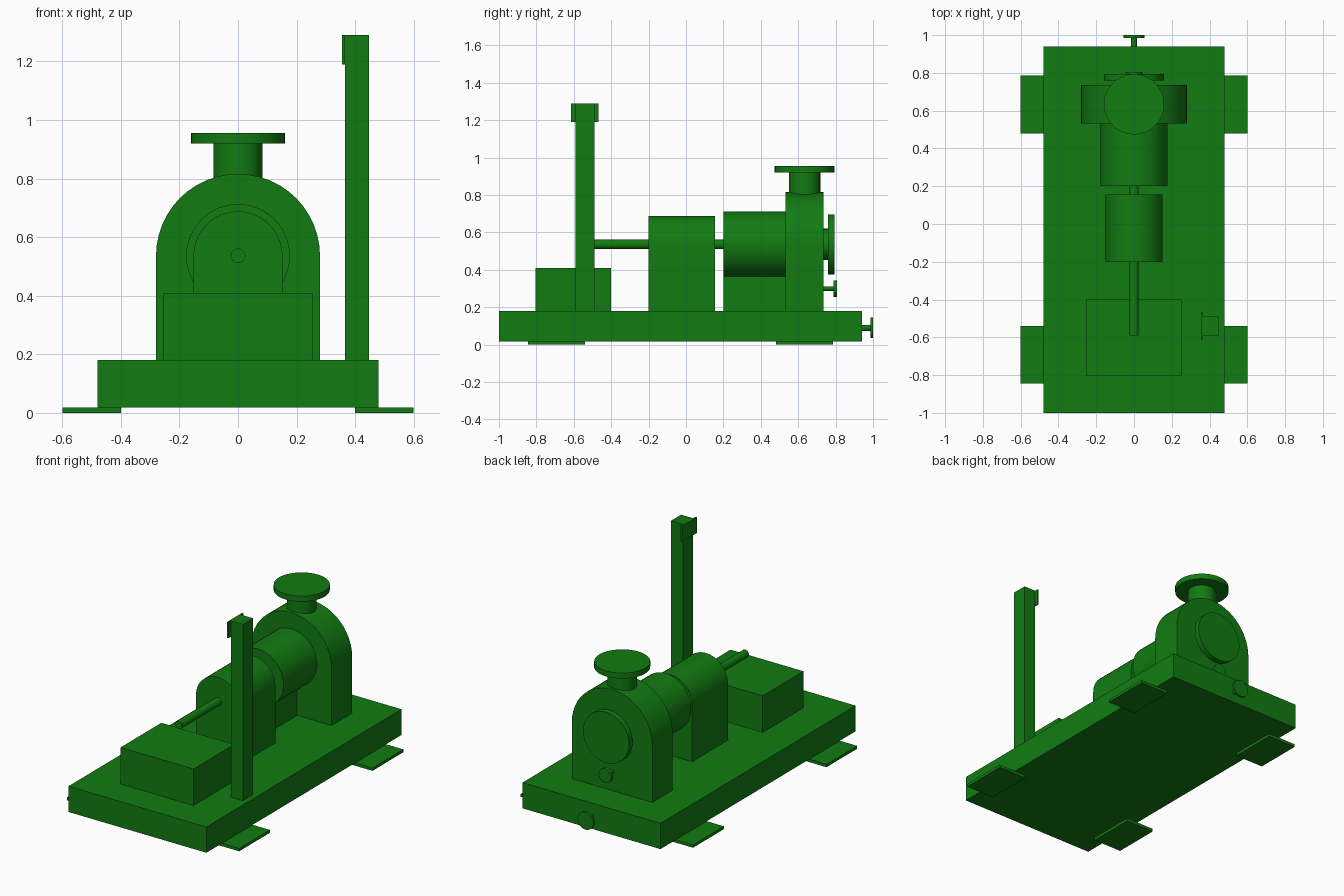
import bpy
import math
from mathutils import Matrix, Vector

cube = bpy.data.objects.get("Cube")
if cube:
    bpy.data.objects.remove(cube, do_unlink=True)

# Single paint colour
GREEN = (0.006, 0.2, 0.006, 1)
paint = bpy.data.materials.new("green_paint")
paint.use_nodes = True
paint.diffuse_color = GREEN
paint.node_tree.nodes["Principled BSDF"].inputs["Base Color"].default_value = GREEN

AXIS_Z = 0.536  # height of the shaft line


def finish(obj, name, smooth=False):
    obj.name = name
    obj.data.materials.append(paint)
    if smooth:
        bpy.ops.object.select_all(action="DESELECT")
        obj.select_set(True)
        bpy.context.view_layer.objects.active = obj
        bpy.ops.object.shade_smooth_by_angle(angle=math.radians(30))
    return obj


def box(name, x, y, z):
    """Box from (min, max) ranges."""
    lo, hi = Vector((x[0], y[0], z[0])), Vector((x[1], y[1], z[1]))
    bpy.ops.mesh.primitive_cube_add(size=1)
    obj = bpy.context.object
    obj.data.transform(Matrix.Translation((lo + hi) / 2) @ Matrix.Diagonal((hi - lo).to_4d()))
    return finish(obj, name)


def rod(name, radius, start, end):
    """Cylinder between two points."""
    start, end = Vector(start), Vector(end)
    span = end - start
    bpy.ops.mesh.primitive_cylinder_add(vertices=48, radius=radius, depth=span.length)
    obj = bpy.context.object
    turn = span.to_track_quat("Z", "Y").to_matrix().to_4x4()
    obj.data.transform(Matrix.Translation((start + end) / 2) @ turn)
    return finish(obj, name, True)


def arch(name, radius, y0, y1, steps=24):
    """Round-topped block standing on the base."""
    outline = [(-radius, 0.18), (radius, 0.18)]
    for i in range(steps + 1):
        a = math.pi * i / steps
        outline.append((radius * math.cos(a), AXIS_Z + radius * math.sin(a)))
    n = len(outline)
    verts = [(x, y, z) for y in (y0, y1) for x, z in outline]
    faces = [tuple(range(n)), tuple(reversed(range(n, 2 * n)))]
    faces += [(i, i + n, (i + 1) % n + n, (i + 1) % n) for i in range(n)]
    mesh = bpy.data.meshes.new(name)
    mesh.from_pydata(verts, [], faces)
    obj = bpy.data.objects.new(name, mesh)
    bpy.context.collection.objects.link(obj)
    return finish(obj, name, True)


# Base and mounting feet
box("base_plate", (-0.48, 0.48), (-1, 0.94), (0.018, 0.18))
for side, x in (("right", (-0.6, -0.4)), ("left", (0.4, 0.6))):
    box("front_foot_" + side, x, (-0.845, -0.54), (0, 0.018))
    box("back_foot_" + side, x, (0.48, 0.787), (0, 0.018))

# Post with its small panel
box("post", (0.365, 0.447), (-0.59, -0.49), (0.18, 1.29))
box("post_panel", (0.355, 0.365), (-0.615, -0.468), (1.19, 1.29))

# Drive line
box("front_block", (-0.254, 0.254), (-0.805, -0.4), (0.18, 0.41))
rod("shaft", 0.025, (0, -0.59, AXIS_Z), (0, 0.22, AXIS_Z))
arch("bearing_housing", 0.152, -0.2, 0.155)
rod("pump_barrel", 0.177, (0, 0.2, AXIS_Z), (0, 0.54, AXIS_Z))
box("barrel_support", (-0.04, 0.04), (0.2, 0.535), (0.18, 0.37))
arch("pump_casing", 0.28, 0.532, 0.735)

# Top outlet
rod("outlet_neck", 0.084, (0, 0.634, 0.75), (0, 0.634, 0.925))
rod("outlet_flange", 0.16, (0, 0.634, 0.92), (0, 0.634, 0.955))

# Back inlet and drains
rod("inlet_neck", 0.084, (0, 0.72, AXIS_Z), (0, 0.765, AXIS_Z))
rod("inlet_flange", 0.16, (0, 0.76, AXIS_Z), (0, 0.795, AXIS_Z))
rod("casing_drain_pipe", 0.012, (0, 0.72, 0.3), (0, 0.792, 0.3))
rod("casing_drain_flange", 0.044, (0, 0.788, 0.3), (0, 0.806, 0.3))
rod("base_drain_pipe", 0.016, (0, 0.93, 0.09), (0, 0.99, 0.09))
rod("base_drain_flange", 0.055, (0, 0.986, 0.09), (0, 1, 0.09))
